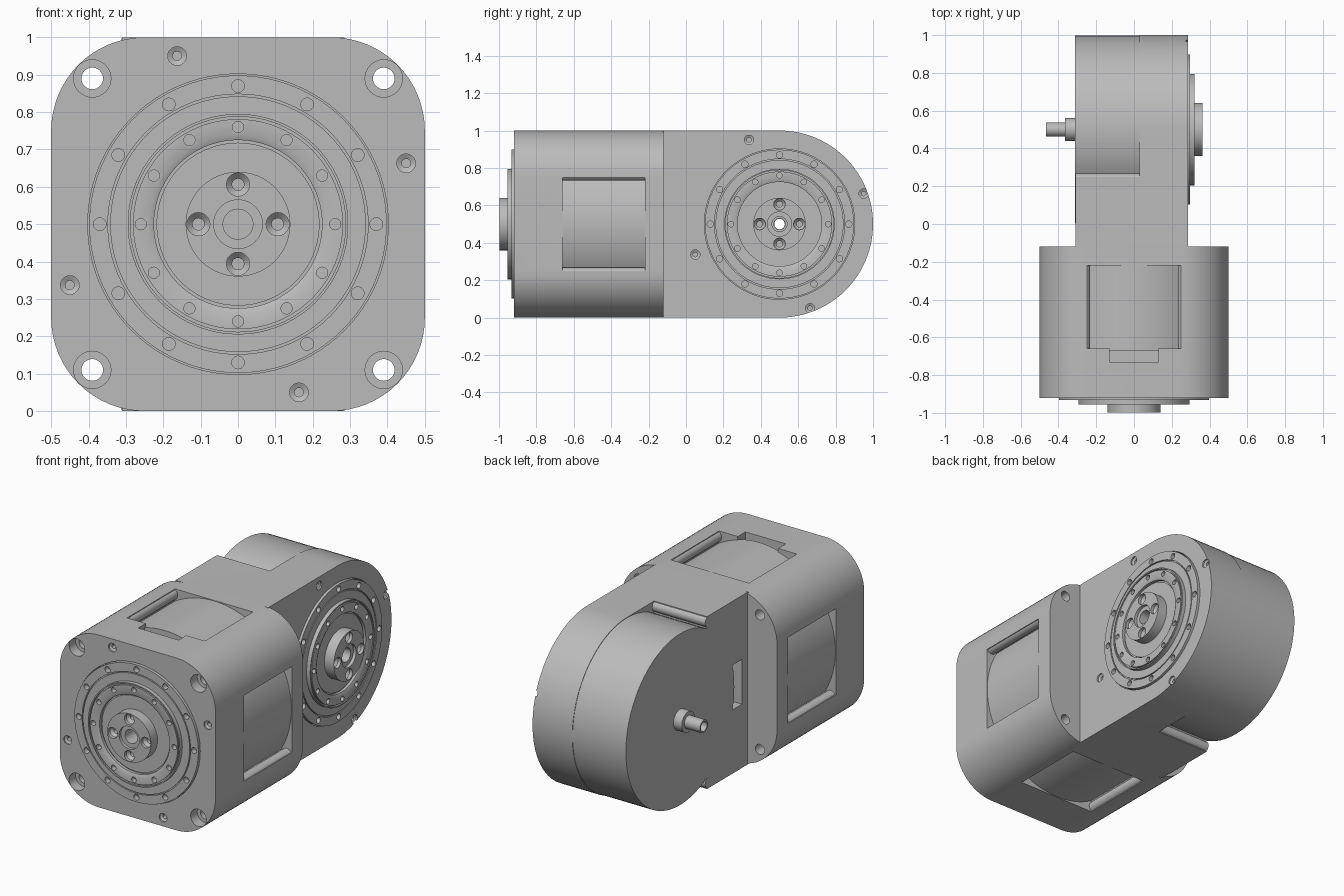
import bpy, bmesh
from math import pi, cos, sin, radians
from mathutils import Matrix, Vector

if "Cube" in bpy.data.objects:
    bpy.data.objects.remove(bpy.data.objects["Cube"])

metal = bpy.data.materials.new("grey_metal")
metal.use_nodes = True
GREY = (0.5, 0.5, 0.5, 1)
metal.diffuse_color = GREY
metal.node_tree.nodes["Principled BSDF"].inputs["Base Color"].default_value = GREY


def frame(x_axis, y_axis, z_axis, origin):
    m = Matrix((x_axis, y_axis, z_axis)).transposed().to_4x4()
    m.translation = Vector(origin)
    return m


# Each drive unit has its own frame: output face at height 0, axis along +z
FRONT = frame((1, 0, 0), (0, 0, 1), (0, -1, 0), (0, -0.92, 0.5))
REAR = frame((0, 1, 0), (0, 0, 1), (1, 0, 0), (0.285, 0.5, 0.5))


def spin(k, n):
    return Matrix.Rotation(2 * pi * k / n, 4, 'Z')


def shift(x, y, z=0):
    return Matrix.Translation((x, y, z))


def lathe(bm, profile, mat, n=32):
    """Revolve a closed (radius, height) loop about the local z axis."""
    rings = []
    for r, h in profile:
        if r == 0:
            rings.append([bm.verts.new(mat @ Vector((0, 0, h)))] * n)
        else:
            rings.append([bm.verts.new(mat @ Vector((r * cos(2 * pi * i / n), r * sin(2 * pi * i / n), h)))
                          for i in range(n)])
    for a, b in zip(rings, rings[1:] + rings[:1]):
        for i in range(n):
            j = (i + 1) % n
            corners = list(dict.fromkeys((a[i], a[j], b[j], b[i])))
            if len(corners) > 2:
                bm.faces.new(corners)


def rod(bm, r, h0, h1, mat, n=32):
    lathe(bm, [(0, h0), (r, h0), (r, h1), (0, h1)], mat, n)


def prism(bm, points, h0, h1, mat):
    lo = [bm.verts.new(mat @ Vector((x, y, h0))) for x, y in points]
    hi = [bm.verts.new(mat @ Vector((x, y, h1))) for x, y in points]
    bm.faces.new(lo)
    bm.faces.new(hi)
    for i in range(len(lo)):
        j = (i + 1) % len(lo)
        bm.faces.new((lo[i], lo[j], hi[j], hi[i]))


def box(bm, x0, x1, y0, y1, h0, h1, mat):
    prism(bm, [(x0, y0), (x1, y0), (x1, y1), (x0, y1)], h0, h1, mat)


def arc(cx, cy, r, start, end, n):
    angles = [radians(start + (end - start) * i / n) for i in range(n + 1)]
    return [(cx + r * cos(a), cy + r * sin(a)) for a in angles]


def finish(name, bm):
    bmesh.ops.recalc_face_normals(bm, faces=bm.faces)
    me = bpy.data.meshes.new(name)
    bm.to_mesh(me)
    bm.free()
    me.materials.append(metal)
    ob = bpy.data.objects.new(name, me)
    bpy.context.scene.collection.objects.link(ob)
    return ob


def activate(ob):
    bpy.ops.object.select_all(action='DESELECT')
    ob.select_set(True)
    bpy.context.view_layer.objects.active = ob


def cut(ob, bm):
    cutter = finish("cutter", bm)
    cutter.hide_render = True
    mod = ob.modifiers.new("cut", 'BOOLEAN')
    mod.operation, mod.solver, mod.use_self = 'DIFFERENCE', 'EXACT', True
    mod.object = cutter
    activate(ob)
    bpy.ops.object.modifier_apply(modifier=mod.name)
    bpy.data.objects.remove(cutter)


def smooth(ob):
    activate(ob)
    bpy.ops.object.shade_smooth_by_angle(angle=radians(30))


def face_cuts(bm, mat):
    """Flange seat and the four stepped screw holes in an output face."""
    rod(bm, 0.402, -0.06, 0.1, mat, 96)
    for k in range(4):
        lathe(bm, [(0, -0.05), (0.012, -0.05), (0.012, -0.015), (0.025, -0.008), (0.025, 0.05), (0, 0.05)],
              mat @ spin(k, 4) @ shift(-0.163, 0.45), 20)


def output_flange(name, mat):
    bm = bmesh.new()
    lathe(bm, [(0.04, -0.06), (0.398, -0.06), (0.398, 0.012), (0.348, 0.012), (0.348, 0.003),
               (0.342, 0.003), (0.342, 0.012), (0.295, 0.012), (0.295, 0.035), (0.288, 0.035),
               (0.288, 0.022), (0.281, 0.022), (0.281, 0.035), (0.24, 0.035), (0.225, 0.028),
               (0.225, 0.012), (0.218, 0.012), (0.218, 0.018), (0.14, 0.018), (0.14, 0.078),
               (0.065, 0.078), (0.065, 0.06), (0.04, 0.06)], mat, 96)
    ob = finish(name, bm)
    # Bolt circles and the countersunk hub holes
    holes = bmesh.new()
    for k in range(12):
        rod(holes, 0.017, -0.02, 0.1, mat @ spin(k, 12) @ shift(0.37, 0), 20)
        rod(holes, 0.015, 0.005, 0.1, mat @ spin(k, 12) @ shift(0.26, 0), 20)
    for k in range(4):
        lathe(holes, [(0, 0), (0.016, 0), (0.016, 0.045), (0.031, 0.06), (0.031, 0.1), (0, 0.1)],
              mat @ spin(k, 4) @ shift(0.106, 0), 20)
    cut(ob, holes)
    smooth(ob)


# Front housing: rounded square block
bm = bmesh.new()
outline = []
for k, (sx, sy) in enumerate(((1, 1), (-1, 1), (-1, -1), (1, -1))):
    outline += arc(0.25 * sx, 0.25 * sy, 0.25, 90 * k, 90 * k + 90, 16)
prism(bm, outline, -0.8, 0, FRONT)
front_housing = finish("front_housing", bm)

bm = bmesh.new()
face_cuts(bm, FRONT)
for k in range(4):
    # Side windows and counterbored corner holes
    box(bm, -0.25, 0.25, 0.35, 0.6, -0.7, -0.26, FRONT @ spin(k, 4))
    lathe(bm, [(0, -0.9), (0.029, -0.9), (0.029, -0.06), (0.05, -0.06), (0.05, 0.1), (0, 0.1)],
          FRONT @ spin(k, 4) @ shift(0.39, 0.39))
box(bm, -0.13, 0.13, 0.44, 0.6, -0.28, -0.19, FRONT)
cut(front_housing, bm)
smooth(front_housing)

# Rounded lips along the window edges
bm = bmesh.new()
for k in range(4):
    for side in (-1, 1):
        rod(bm, 0.032, -0.7, -0.26, FRONT @ spin(k, 4) @ shift(side * 0.265, 0.467), 24)
smooth(finish("window_lips", bm))

# Front motor seen through the windows
bm = bmesh.new()
rod(bm, 0.497, -0.71, -0.25, FRONT, 96)
smooth(finish("front_motor", bm))

# Rear housing: neck with a round end, stepped back around the motor
bm = bmesh.new()
prism(bm, [(-0.63, 0.5), (-0.63, -0.5)] + arc(0, 0, 0.5, -90, 90, 48), -0.595, 0, REAR)
rear_housing = finish("rear_housing", bm)
bm = bmesh.new()
face_cuts(bm, REAR)
box(bm, -0.25, 0.7, -0.7, 0.7, -0.7, -0.255, REAR)
box(bm, -0.57, -0.48, -0.13, 0.13, -0.7, -0.3, REAR)
rod(bm, 0.03, -0.28, -0.03, REAR)
cut(rear_housing, bm)
smooth(rear_housing)

bm = bmesh.new()
for side in (-1, 1):
    rod(bm, 0.032, -0.595, -0.255, REAR @ shift(-0.265, side * 0.467), 24)
smooth(finish("neck_lips", bm))

# Rear motor with its stepped hollow shaft
bm = bmesh.new()
lathe(bm, [(0.028, -0.25), (0.497, -0.25), (0.497, -0.597), (0.06, -0.597), (0.06, -0.65),
           (0.037, -0.65), (0.037, -0.75), (0.028, -0.75)], REAR, 96)
smooth(finish("rear_motor_and_shaft", bm))

output_flange("front_output_flange", FRONT)
output_flange("rear_output_flange", REAR)
